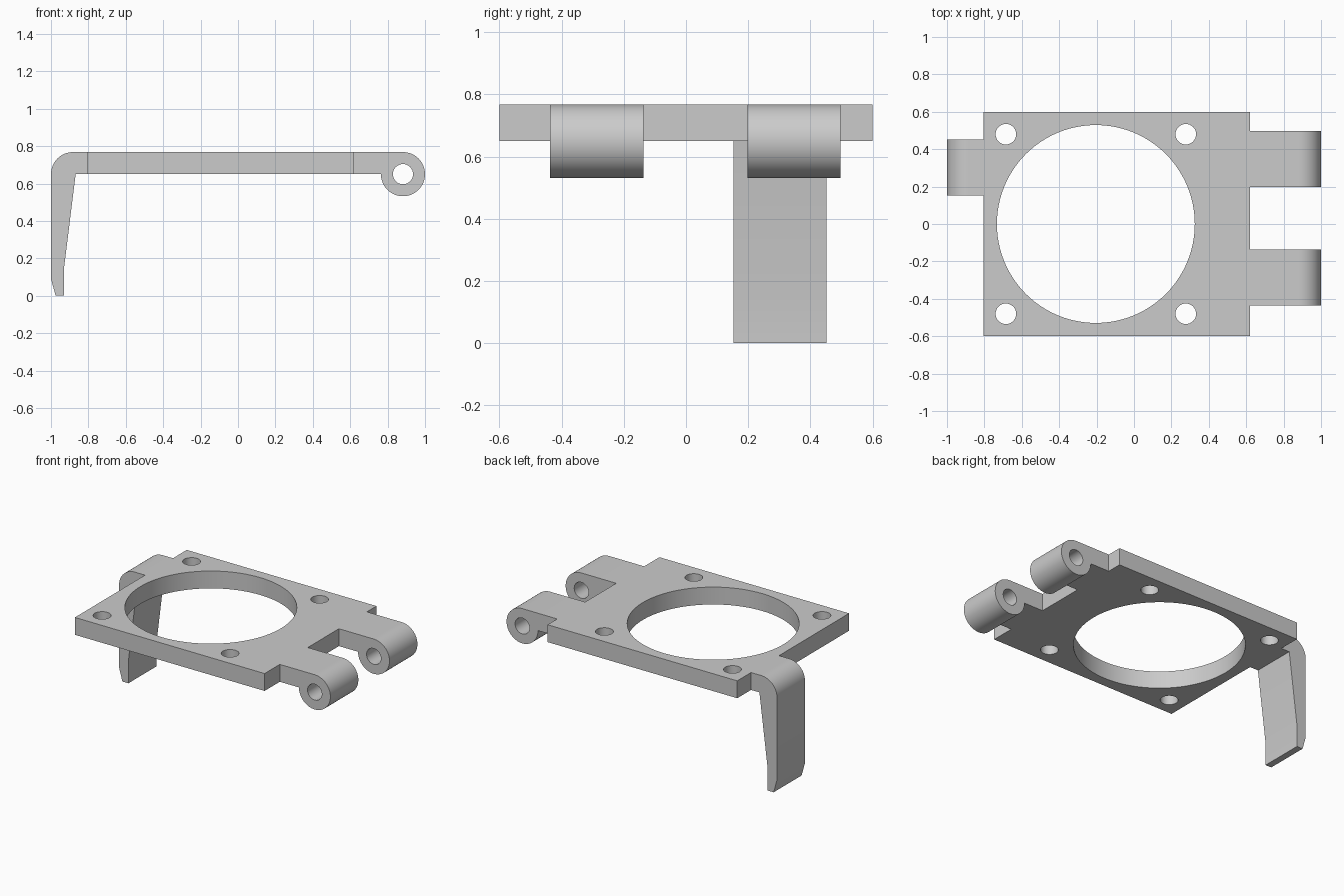
import bpy, bmesh
from math import sin, cos, radians

if "Cube" in bpy.data.objects:
    bpy.data.objects.remove(bpy.data.objects["Cube"], do_unlink=True)

grey = bpy.data.materials.new("plain grey")
grey.use_nodes = True
grey.diffuse_color = (0.6, 0.6, 0.6, 1)
grey.node_tree.nodes["Principled BSDF"].inputs["Base Color"].default_value = (0.6, 0.6, 0.6, 1)

BOTTOM, TOP = 0.65, 0.768
THICK = TOP - BOTTOM
LEFT, RIGHT, HALF = -0.805, 0.62, 0.6


def arc(cx, cy, r, start, end, steps):
    """Points along an arc, angles in degrees."""
    angles = [radians(start + (end - start) * i / steps) for i in range(steps + 1)]
    return [(cx + r * cos(a), cy + r * sin(a)) for a in angles]


def circle(cx, cy, r, steps):
    return arc(cx, cy, r, 0, 360, steps)[:-1]


def prism(name, loops, low, high, side_view=False):
    """Extrude an outline with holes along z, or along y when side_view is set."""
    curve = bpy.data.curves.new(name, "CURVE")
    curve.dimensions = "2D"
    curve.fill_mode = "BOTH"
    curve.extrude = (high - low) / 2
    for loop in loops:
        spline = curve.splines.new("POLY")
        spline.points.add(len(loop) - 1)
        for point, (u, v) in zip(spline.points, loop):
            point.co = (u, v, 0, 1)
        spline.use_cyclic_u = True
    helper = bpy.data.objects.new(name + " outline", curve)
    bpy.context.scene.collection.objects.link(helper)
    graph = bpy.context.evaluated_depsgraph_get()
    mesh = bpy.data.meshes.new_from_object(helper.evaluated_get(graph))
    bpy.data.objects.remove(helper, do_unlink=True)
    bpy.data.curves.remove(curve)

    bm = bmesh.new()
    bm.from_mesh(mesh)
    bmesh.ops.remove_doubles(bm, verts=bm.verts, dist=0.0001)
    middle = (low + high) / 2
    for v in bm.verts:
        x, y, z = v.co
        v.co = (x, z + middle, y) if side_view else (x, y, z + middle)
    bmesh.ops.recalc_face_normals(bm, faces=bm.faces)
    bm.to_mesh(mesh)
    bm.free()
    mesh.materials.clear()
    mesh.materials.append(grey)

    obj = bpy.data.objects.new(name, mesh)
    bpy.context.scene.collection.objects.link(obj)
    bpy.ops.object.select_all(action="DESELECT")
    obj.select_set(True)
    bpy.context.view_layer.objects.active = obj
    bpy.ops.object.shade_smooth_by_angle(angle=radians(30))
    return obj


# Flat plate with a large opening and four screw holes
plate = [[(LEFT, -HALF), (RIGHT, -HALF), (RIGHT, HALF), (LEFT, HALF)],
         circle(-0.204, 0, 0.529, 96)]
plate += [circle(x, y, 0.055, 32) for x in (-0.685, 0.277) for y in (-0.48, 0.48)]
prism("plate", plate, BOTTOM, TOP)

# Two hinge knuckles with pin holes
pivot = 1 - THICK
knuckle = [[(RIGHT, BOTTOM), (RIGHT, TOP)] + arc(pivot, BOTTOM, THICK, 90, -180, 48),
           circle(pivot, BOTTOM, 0.054, 32)]
for name, y in (("front_hinge_knuckle", -0.437), ("back_hinge_knuckle", 0.197)):
    prism(name, knuckle, y, y + 0.3, side_view=True)

# Bent, tapering clip leg with a chamfered tip
leg = [(LEFT, BOTTOM), (LEFT, TOP)] + arc(-1 + THICK, BOTTOM, THICK, 90, 180, 16)
leg += [(-1, 0.09), (-0.975, 0), (-0.93, 0), (-0.93, 0.15), (-0.868, BOTTOM)]
prism("clip_leg", [leg], 0.152, 0.452, side_view=True)
